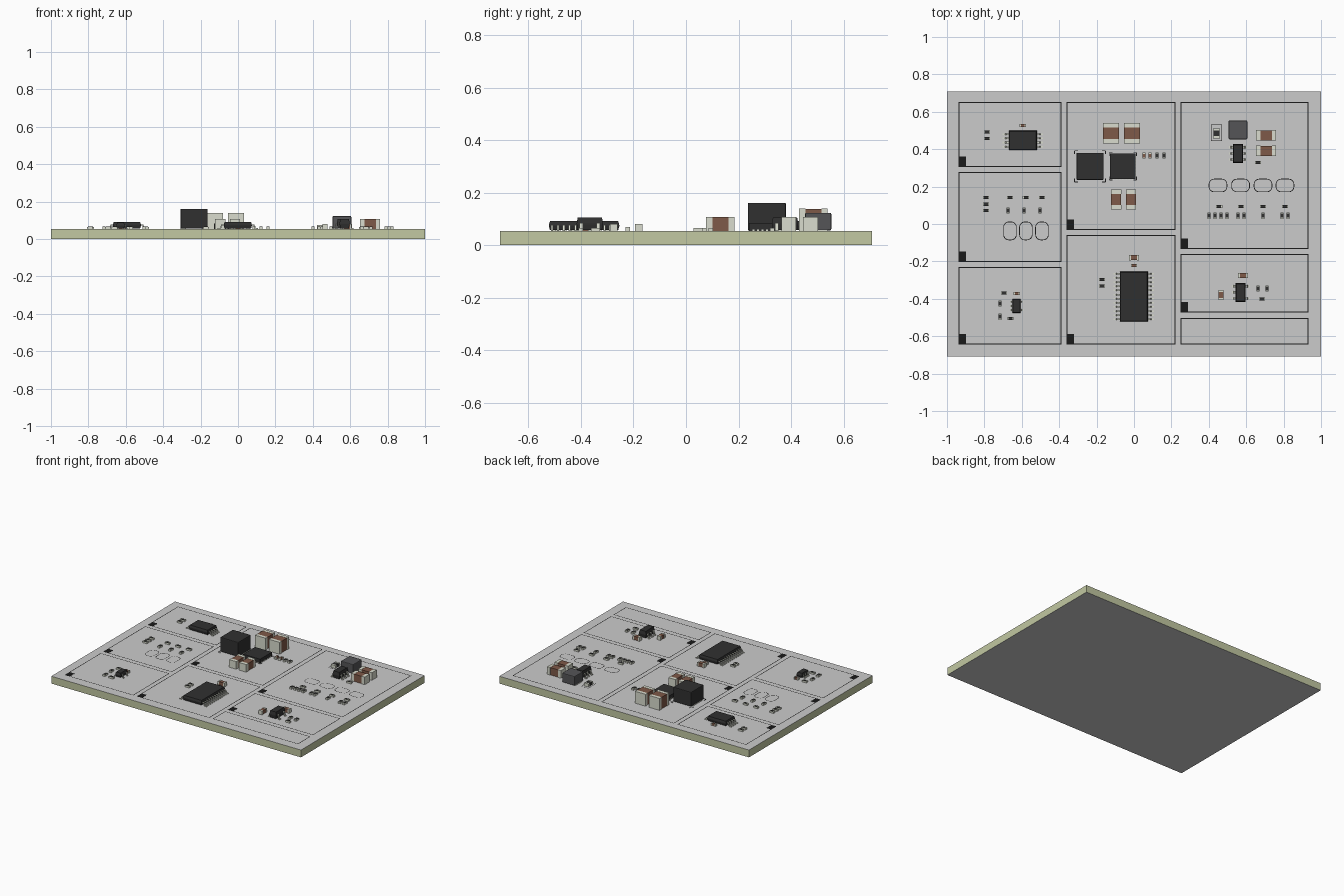
import bpy, bmesh, math
from mathutils import Matrix

if "Cube" in bpy.data.objects:
    bpy.data.objects.remove(bpy.data.objects["Cube"])

TOP = 0.053          # height of the board's upper surface


def material(name, r, g, b):
    m = bpy.data.materials.new(name)
    m.diffuse_color = (r, g, b, 1)
    m.use_nodes = True
    m.node_tree.nodes["Principled BSDF"].inputs["Base Color"].default_value = m.diffuse_color
    return m


FR4 = material("glass_fibre", .54, .58, .36)
BLACK = material("black_plastic", .03, .03, .03)
FERRITE = material("ferrite", .09, .09, .095)
METAL = material("tinned_metal", .70, .72, .62)
BROWN = material("brown_ceramic", .21, .10, .065)
INK = material("print_ink", .01, .01, .01)


def finish(name, bm, mats, loc=(0, 0, TOP), turned=False):
    bmesh.ops.recalc_face_normals(bm, faces=bm.faces)
    me = bpy.data.meshes.new(name)
    bm.to_mesh(me)
    bm.free()
    for m in mats:
        me.materials.append(m)
    ob = bpy.data.objects.new(name, me)
    ob.location = loc
    ob.rotation_euler.z = math.pi / 2 if turned else 0
    bpy.context.collection.objects.link(ob)
    return ob


def box(bm, x, y, z0, z1, w, d, mat=0):
    mx = Matrix.Translation((x, y, (z0 + z1) / 2)) @ Matrix.Diagonal((w, d, z1 - z0, 1))
    for v in bmesh.ops.create_cube(bm, size=1, matrix=mx)['verts']:
        for f in v.link_faces:
            f.material_index = mat


def rings(bm, levels):
    """Stack rectangles (z, half width, half depth) into a moulded body."""
    loops = [[bm.verts.new((sx * w, sy * d, z)) for sx, sy in ((-1, -1), (1, -1), (1, 1), (-1, 1))]
             for z, w, d in levels]
    for a, b in zip(loops, loops[1:]):
        for i in range(4):
            bm.faces.new((a[i], a[(i + 1) % 4], b[(i + 1) % 4], b[i]))
    bm.faces.new(loops[0])
    bm.faces.new(loops[-1])


def lead(bm, side, y, a, b, zm, width, t=.005):
    """Gull-wing lead running from body edge a to foot end b."""
    s = b - a
    prof = [(a - .005, zm + t), (a + .4 * s, zm + t), (a + .6 * s, t), (b, t),
            (b, 0), (a + .45 * s, 0), (a + .25 * s, zm), (a - .005, zm)]
    l, r = [[bm.verts.new((side * x, y + k * width / 2, z)) for x, z in prof] for k in (-1, 1)]
    faces = [bm.faces.new(l), bm.faces.new(r)]
    for i in range(8):
        j = (i + 1) % 8
        faces.append(bm.faces.new((l[i], l[j], r[j], r[i])))
    for f in faces:
        f.material_index = 1


def leaded_chip(name, x, y, w, d, h, span, pitch, lw, left, right):
    bm = bmesh.new()
    zm = h * .5
    rings(bm, [(.004, w / 2 - .004, d / 2 - .004), (zm, w / 2, d / 2),
               (zm + .005, w / 2, d / 2), (h, w / 2 - .004, d / 2 - .004)])
    for side, n in ((-1, left), (1, right)):
        # a two-lead side facing a three-lead side uses its outer positions
        step = pitch * (max(left, right) - 1) / (n - 1)
        for i in range(n):
            lead(bm, side, (i - (n - 1) / 2) * step, w / 2, span / 2, zm, lw)
    finish(name, bm, (BLACK, METAL), (x, y, TOP))


def end_cap_part(name, x, y, l, w, h, body, turned=False, end=.22):
    """Ceramic block between two metal ends."""
    bm = bmesh.new()
    e = l * end
    box(bm, 0, 0, .001, h - .001, l - 2 * e, w - .002, 0)
    for s in (-1, 1):
        box(bm, s * (l - e) / 2, 0, 0, h, e, w, 1)
    finish(name, bm, (body, METAL), (x, y, TOP), turned)


def resistor(name, x, y, turned):
    bm = bmesh.new()
    box(bm, 0, 0, 0, .012, .034, .017, 1)
    box(bm, 0, 0, .011, .013, .020, .017, 0)
    finish(name, bm, (BLACK, METAL), (x, y, TOP), turned)


def outline(bm, cx, cy, w, h, r=0, t=.005, z=.001):
    """Printed rectangle outline with optional round corners."""
    def loop(g):
        pts = []
        n = 6 if r else 1
        for k, (sx, sy) in enumerate(((1, 1), (-1, 1), (-1, -1), (1, -1))):
            for i in range(n):
                a = math.pi / 2 * (k + (i / (n - 1) if r else .5))
                rr = r + g if r else 0
                px, py = (w / 2 - r if r else w / 2 + g), (h / 2 - r if r else h / 2 + g)
                pts.append(bm.verts.new((cx + sx * px + rr * math.cos(a),
                                         cy + sy * py + rr * math.sin(a), z)))
        return pts
    o, i = loop(t / 2), loop(-t / 2)
    for k in range(len(o)):
        j = (k + 1) % len(o)
        bm.faces.new((o[k], o[j], i[j], i[k]))


# circuit board: core and its two grey coatings
bm = bmesh.new()
box(bm, 0, 0, .001, TOP - .001, 2, 1.416)
finish("board_core", bm, [FR4], (0, 0, 0))
for name, z in (("bottom_coating", 0), ("top_coating", TOP - .001)):
    bm = bmesh.new()
    box(bm, 0, 0, z, z + .001, 2, 1.416)
    finish(name, bm, [], (0, 0, 0))

# printed section frames with a filled corner tag
bm = bmesh.new()
A, B, C = (-.936, -.39), (-.358, .219), (.251, .93)
sections = [(A, .307, .65), (A, -.2, .275), (A, -.642, -.233), (B, -.03, .65),
            (B, -.642, -.061), (C, -.131, .65), (C, -.471, -.163), (C, -.642, -.505)]
for k, ((x0, x1), y0, y1) in enumerate(sections):
    outline(bm, (x0 + x1) / 2, (y0 + y1) / 2, x1 - x0, y1 - y0)
    if k < 7:
        box(bm, x0 + .019, y0 + .027, 0, .001, .038, .054)
# printed part outlines: diode box and corner marks of the two big square parts
outline(bm, .441, .487, .056, .086, t=.003)
for cx, cy, h in ((-.235, .308, .083), (-.059, .308, .073)):
    for sx in (-1, 1):
        for sy in (-1, 1):
            box(bm, cx + sx * (h - .009), cy + sy * h, 0, .001, .018, .004)
            box(bm, cx + sx * h, cy + sy * (h - .009), 0, .001, .004, .018)
finish("printed_frames", bm, [INK])

# solder jumper outlines
bm = bmesh.new()
for x in (-.663, -.578, -.492):
    outline(bm, x, -.037, .068, .096, .028, .004)
for x in (.449, .57, .69, .807):
    outline(bm, x, .206, .096, .068, .028, .004)
finish("jumper_outlines", bm, [INK])

# leaded integrated circuits
leaded_chip("eight_lead_chip", -.594, .447, .15, .104, .038, .216, .0221, .009, 4, 4)
leaded_chip("long_chip", -.001, -.388, .15, .268, .038, .218, .0221, .008, 12, 12)
leaded_chip("tiny_chip", -.628, -.438, .044, .076, .036, .072, .0221, .009, 3, 2)
leaded_chip("regulator_chip", .556, .377, .054, .1, .053, .094, .0323, .013, 3, 3)
leaded_chip("sensor_chip", .57, -.366, .054, .1, .053, .094, .0323, .013, 3, 2)

# leadless square chip with contacts on its four sides
bm = bmesh.new()
box(bm, 0, 0, .001, .031, .136, .136)
for i in range(7):
    p = (i - 3) * .017
    for s in (-1, 1):
        box(bm, s * .064, p, 0, .007, .011, .008, 1)
        box(bm, p, s * .064, 0, .007, .008, .011, 1)
finish("square_chip", bm, (BLACK, METAL), (-.059, .308, TOP))

# inductors: bevelled blocks on two terminals
for name, x, y, w, h, mat in (("large_inductor", -.235, .308, .145, .108, BLACK),
                              ("small_inductor", .556, .503, .1, .07, FERRITE)):
    bm = bmesh.new()
    box(bm, 0, 0, .003, h, w, w)
    bmesh.ops.bevel(bm, geom=bm.edges[:], offset=.005, segments=2, affect='EDGES', profile=.5)
    for s in (-1, 1):
        box(bm, s * w * .4, 0, 0, .005, w * .2, w * .7, 1)
    finish(name, bm, (mat, METAL), (x, y, TOP))

# diode
end_cap_part("diode", .441, .484, .053, .036, .022, BLACK, True)

# capacitors grouped by case size: (length, width, height), [(x, y, turned)]
cap_sizes = [
    ((.109, .086, .086), [(-.123, .485, 1), (-.011, .485, 1)]),
    ((.109, .056, .055), [(-.096, .131, 1), (-.016, .131, 1), (.706, .474, 0), (.706, .391, 0)]),
    ((.055, .028, .028), [(0, -.18, 0), (.583, -.275, 0), (.465, -.38, 1)]),
    ((.034, .017, .017), [(-.594, .527, 0), (-.626, -.372, 0), (0, -.222, 0),
                          (.053, .366, 1), (.086, .366, 1)])]
for (l, w, h), places in cap_sizes:
    for x, y, turned in places:
        end_cap_part("capacitor", x, y, l, w, h, BROWN, turned)

# resistors lying along x
flat = [(-.786, .492), (-.786, .457), (-.791, .142), (-.791, .106), (-.791, .072),
        (-.695, -.369), (-.66, -.505), (-.171, -.297), (-.171, -.331), (.663, .329), (.684, -.401)]
flat += [(x, .142) for x in (-.663, -.578, -.492)]
flat += [(x, .094) for x in (.455, .572, .69, .807)]
# resistors lying along y
upright = [(-.717, -.425), (-.717, -.495), (.123, .366), (.16, .366), (.663, -.345), (.711, -.345)]
upright += [(x, .072) for x in (-.674, -.588, -.503)]
upright += [(x, .045) for x in (.401, .433, .465, .497, .556, .588, .69, .791, .824)]
for places, turned in ((flat, False), (upright, True)):
    for x, y in places:
        resistor("resistor", x, y, turned)
